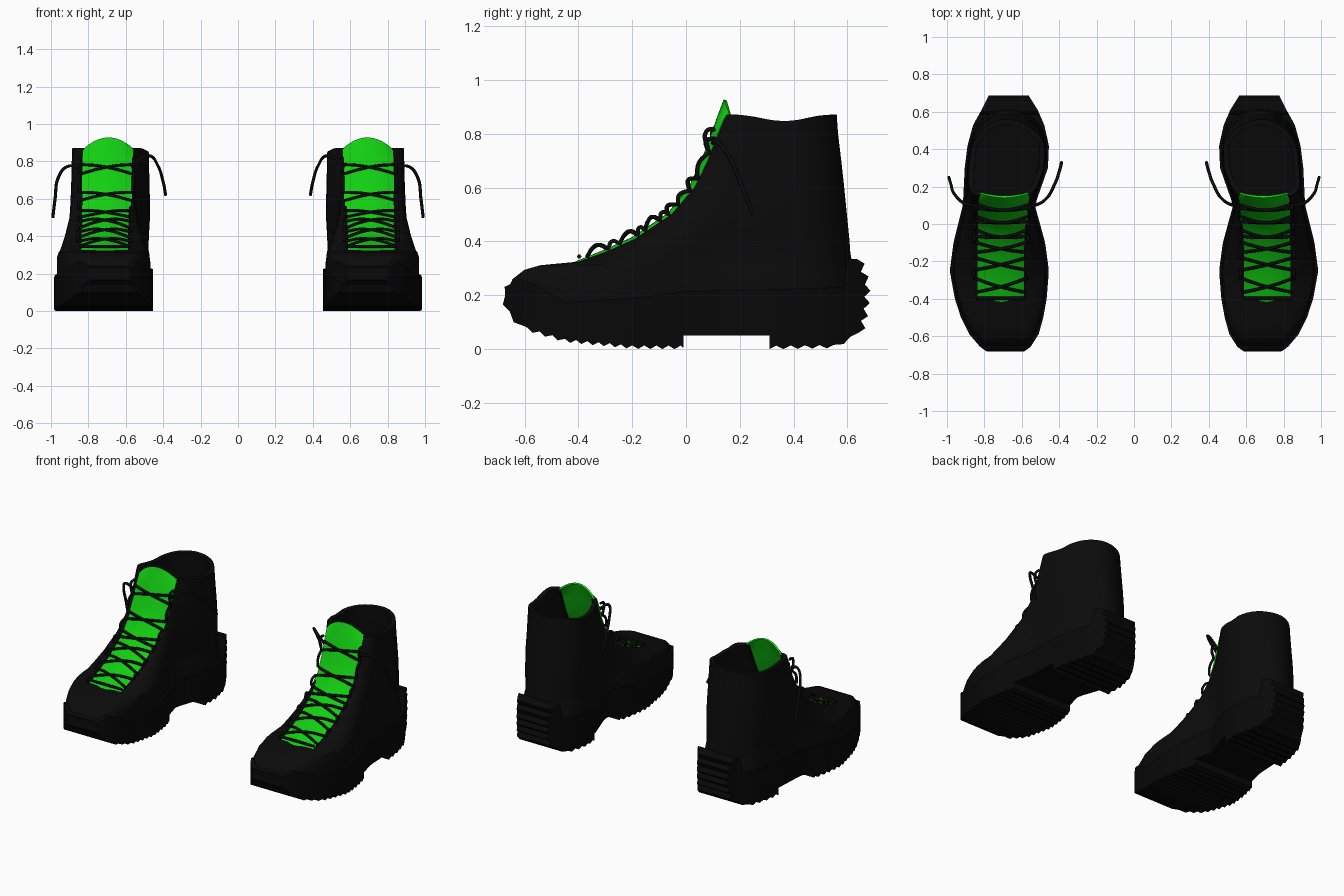
import bpy, bmesh, math
from mathutils import Vector

cube = bpy.data.objects.get("Cube")
if cube:
    bpy.data.objects.remove(cube, do_unlink=True)


def material(name, rgb):
    m = bpy.data.materials.new(name)
    m.use_nodes = True
    m.diffuse_color = (*rgb, 1)
    bsdf = next(n for n in m.node_tree.nodes if n.type == 'BSDF_PRINCIPLED')
    bsdf.inputs["Base Color"].default_value = (*rgb, 1)
    return m


BLACK = material("black leather", (0.0033, 0.0033, 0.0033))
RUBBER = material("black rubber", (0.0025, 0.0025, 0.0025))
GREEN = material("bright green", (0.006, 0.62, 0.006))


def lerp(a, b, t):
    return a + (b - a) * t


def table(rows, v):
    """Interpolate the columns of a sorted table at v."""
    if v <= rows[0][0]:
        return rows[0][1:]
    for a, b in zip(rows, rows[1:]):
        if v <= b[0]:
            t = (v - a[0]) / (b[0] - a[0])
            return [lerp(p, q, t) for p, q in zip(a[1:], b[1:])]
    return rows[-1][1:]


def finish(bm, name, mat, thickness=0, angle=35):
    """Turn a bmesh of one boot part into a mirrored pair."""
    me = bpy.data.meshes.new(name)
    bm.to_mesh(me)
    bm.free()
    ob = bpy.data.objects.new(name, me)
    bpy.context.collection.objects.link(ob)
    me.materials.append(mat)
    bpy.ops.object.select_all(action='DESELECT')
    ob.select_set(True)
    bpy.context.view_layer.objects.active = ob
    if thickness:
        mod = ob.modifiers.new("thickness", 'SOLIDIFY')
        mod.thickness = thickness
        mod.offset = -1
        bpy.ops.object.modifier_apply(modifier=mod.name)
    bpy.ops.object.shade_smooth_by_angle(angle=math.radians(angle))
    pair = ob.modifiers.new("pair", 'MIRROR')
    pair.use_mirror_merge = False
    return ob


# Plan outline of the left boot: y, inner x, outer x
PLAN = [(-.69, .60, .775), (-.66, .555, .82), (-.59, .51, .88), (-.5, .485, .925),
        (-.4, .467, .958), (-.25, .455, .985), (-.1, .475, .965), (.1, .53, .915),
        (.2, .495, .91), (.3, .46, .905), (.42, .455, .89), (.53, .48, .86),
        (.61, .515, .815), (.69, .565, .775)]

# Upper levels: z, front y, front rounding, back y, half gap, inset
LEVELS = [(.15, -.66, .06, .64, .09, .01), (.20, -.67, .06, .635, .09, .01),
          (.26, -.645, .08, .63, .10, .013), (.295, -.60, .13, .62, .115, .018),
          (.312, -.54, .2, .618, .125, .02), (.325, -.40, .28, .616, .125, .022),
          (.365, -.29, .27, .61, .125, .022), (.41, -.19, .25, .607, .125, .02),
          (.5, -.055, .22, .598, .125, .015), (.6, .03, .18, .588, .125, .015),
          (.7, .08, .14, .577, .125, .018), (.8, .12, .1, .565, .125, .02),
          (.86, .15, .08, .56, .125, .022)]


def gap_centre(z):
    return .713 - .03 * max(0, z - .4)


def quarter(s):
    s = max(0, min(1, s))
    return math.sqrt(1 - (1 - s) ** 2)


# Upper: stacked rings, left open in front for the tongue
N = 22
bm = bmesh.new()
rings = []
for z, yf, r, yb, gap, inset in LEVELS:
    sides = []
    for side in (0, 1):
        pts = []
        for k in range(N + 1):
            y = lerp(yf, yb, (1 - math.cos(math.pi * k / N)) / 2)
            sign = 1 if side else -1
            edge = table(PLAN, y)[side] - sign * inset
            flap = (gap_centre(z) if z > .3 else .69) + sign * gap
            x = lerp(flap, edge, quarter((y - yf) / r))
            x = lerp(.685, x, quarter((yb - y) / .15))
            dip = .012 * math.cos((y - .17) / .39 * math.tau) if z > .85 else 0
            pts.append((x, y, z + dip))
        sides.append(pts)
    rings.append([bm.verts.new(p) for p in sides[0] + sides[1][-2::-1]])
for i, (low, high) in enumerate(zip(rings, rings[1:])):
    closed = LEVELS[i + 1][0] < .33
    for k in range(len(low) - (0 if closed else 1)):
        j = (k + 1) % len(low)
        bm.faces.new((low[j], low[k], high[k], high[j]))
bm.normal_update()
back = max(bm.faces, key=lambda f: f.calc_center_median().y)
if back.normal.y < 0:
    bmesh.ops.reverse_faces(bm, faces=bm.faces[:])
finish(bm, "upper", BLACK, .028)


# Sole: a side profile with lugs, shaped to the plan outline
def lugs(path, step, depth):
    out = []
    for a, b in zip(path, path[1:]):
        a, b = Vector(a), Vector(b)
        n = max(1, round((b - a).length / step))
        d = (b - a).normalized()
        normal = Vector((d.y, -d.x))
        for k in range(n):
            out += [a.lerp(b, k / n), a.lerp(b, (k + .5) / n) + normal * depth]
    return out + [Vector(path[-1])]


profile = [(-.56, .24), (-.62, .262)]
profile += lugs([(-.645, .245), (-.672, .2), (-.655, .14), (-.6, .085)], .055, .018)
profile += lugs([(-.59, .08), (-.45, .038), (-.2, .014), (-.02, .013)], .045, .013)
profile += [(-.01, .005), (-.01, .05), (.31, .05), (.31, 0)]
profile += lugs([(.335, .013), (.55, .016), (.61, .045)], .05, .013)
profile += lugs([(.64, .06), (.66, .15), (.665, .24), (.635, .335)], .052, .022)
profile += [(.60, .335), (.585, .23), (.3, .222), (0, .215), (-.2, .19), (-.45, .175)]
bm = bmesh.new()
face = bm.faces.new([bm.verts.new((0, p[0], p[1])) for p in profile])
new = bmesh.ops.extrude_face_region(bm, geom=[face])["geom"]
for v in new:
    if isinstance(v, bmesh.types.BMVert):
        v.co.x = 1
for k in range(34):
    bmesh.ops.bisect_plane(bm, geom=bm.verts[:] + bm.edges[:] + bm.faces[:],
                           plane_co=(0, -.6713 + k * .0401, 0), plane_no=(0, 1, 0))
for v in bm.verts:
    v.co.x = table(PLAN, v.co.y)[1 if v.co.x > .5 else 0]
bmesh.ops.recalc_face_normals(bm, faces=bm.faces[:])
finish(bm, "sole", RUBBER, angle=25)

# Tongue: bulged strip with a rounded top
TONGUE = [(.31, -.415), (.365, -.285), (.41, -.19), (.5, -.06), (.6, .02),
          (.7, .068), (.8, .105), (.87, .13), (.928, .152)]
bm = bmesh.new()
COLS = 10
grid = []
for i, (z, y) in enumerate(TONGUE):
    lean = max(0, (.6 - z) / .3)
    row = []
    for k in range(COLS + 1):
        t = 2 * k / COLS - 1
        bulge = .024 * (1 - t * t) - .012
        drop = (.062 if i == len(TONGUE) - 1 else .012 if i == len(TONGUE) - 2 else 0) * t * t
        row.append(bm.verts.new((gap_centre(z) - .005 + t * .135,
                                 y - bulge * (1 - .5 * lean), z + bulge * lean - drop)))
    grid.append(row)
for a, b in zip(grid, grid[1:]):
    for k in range(COLS):
        bm.faces.new((a[k], a[k + 1], b[k + 1], b[k]))
finish(bm, "tongue", GREEN, .012, 60)


# Laces: round cords
def cords(name, paths):
    cu = bpy.data.curves.new(name, 'CURVE')
    cu.dimensions = '3D'
    cu.bevel_depth = .0085
    cu.bevel_resolution = 1
    cu.resolution_u = 6
    cu.use_fill_caps = True
    for path in paths:
        sp = cu.splines.new('BEZIER')
        sp.bezier_points.add(len(path) - 1)
        for bp, p in zip(sp.bezier_points, path):
            bp.co = p
            bp.handle_left_type = bp.handle_right_type = 'AUTO'
    ob = bpy.data.objects.new(name, cu)
    bpy.context.collection.objects.link(ob)
    cu.materials.append(BLACK)
    ob.modifiers.new("pair", 'MIRROR').use_mirror_merge = False


FRONT = [(z, y) for z, y, *_ in LEVELS[4:]]


def on_front(z, side, lift):
    """Point on the lacing face; side -1..1 spans the tongue gap."""
    slope = .9 if z < .5 else .4
    y = table(FRONT, z)[0]
    return (gap_centre(z) + side * .125, y - lift * (1.2 - slope), z + lift * slope)


CROSSINGS = [(.352, .014), (.402, .016), (.455, .018), (.515, .02), (.61, .022), (.755, .025)]
strands = [[on_front(.328, s, .018) for s in (-1.05, 0, 1.05)]]
for z, h in CROSSINGS:
    for s in (-1, 1):
        strands.append([on_front(z - h, -s * 1.1, .008), on_front(z - h * .35, -s * .4, .03),
                        on_front(z + h * .35, s * .4, .034), on_front(z + h, s * 1.1, .008)])
cords("crossed_laces", strands)

links = []
for (z0, h0), (z1, h1) in zip(CROSSINGS, CROSSINGS[1:]):
    for s in (-1.15, 1.15):
        a, b = z0 + h0, z1 - h1
        links.append([on_front(a, s, .006), on_front(lerp(a, b, .5), s, .028), on_front(b, s, .006)])
for s in (-1.15, 1.15):
    links.append([on_front(.73, s, .01), on_front(.79, s, .05), on_front(.81, s, .02)])
cords("lace_loops", links)

cords("loose_lace_ends", [
    [(.85, .10, .765), (.905, .11, .775), (.96, .16, .715), (.978, .21, .6), (.99, .25, .5)],
    [(.57, .10, .77), (.53, .10, .81), (.475, .13, .83), (.43, .2, .78), (.40, .28, .69), (.387, .33, .62)]])
